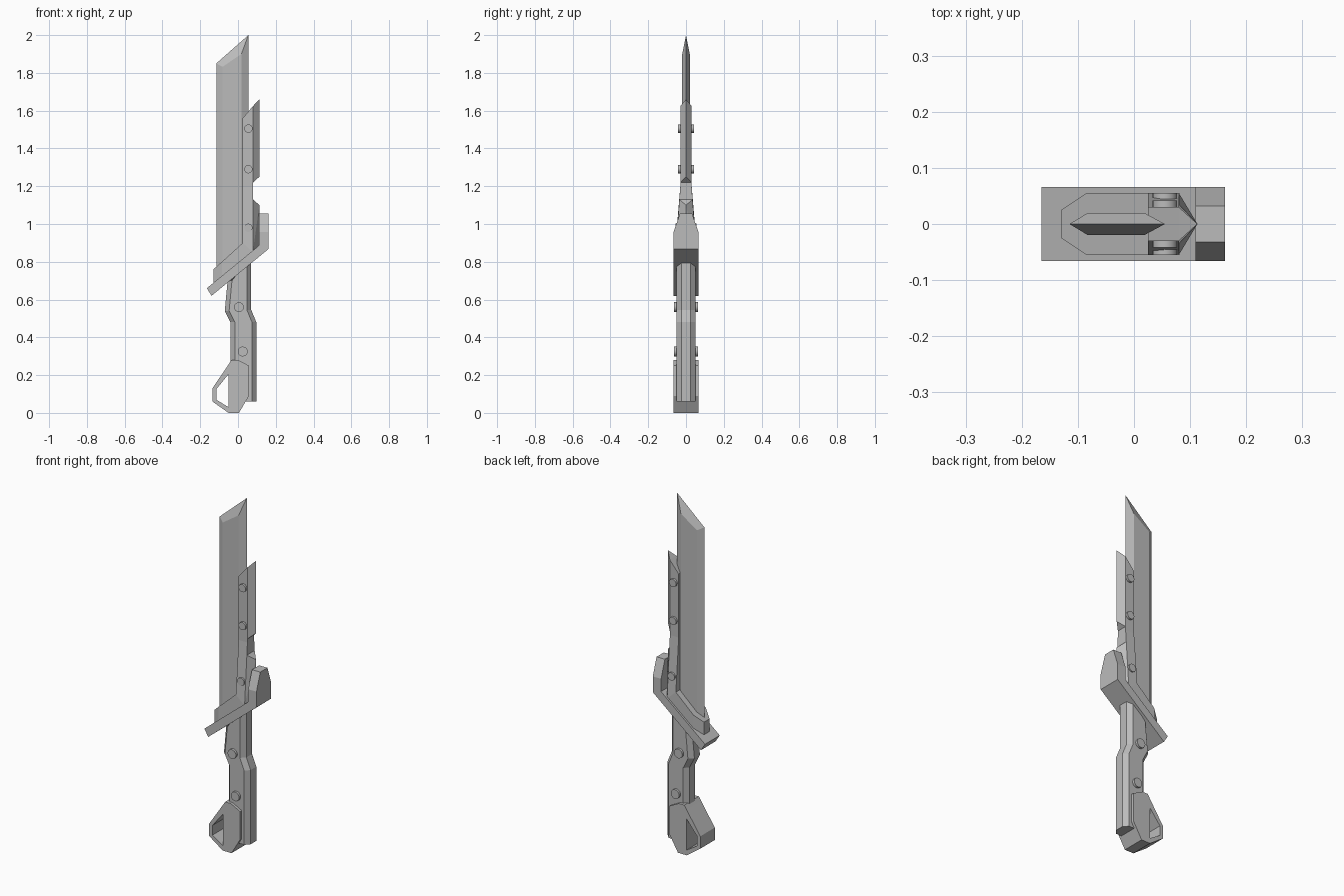
import bpy, bmesh, math
from mathutils import Matrix

cube = bpy.data.objects.get("Cube")
if cube:
    bpy.data.objects.remove(cube, do_unlink=True)

metal = bpy.data.materials.new("plain_grey")
metal.use_nodes = True
grey = (0.5, 0.5, 0.5, 1)
metal.diffuse_color = grey
for node in metal.node_tree.nodes:
    if node.type == 'BSDF_PRINCIPLED':
        node.inputs["Base Color"].default_value = grey


def finish(name, bm):
    """Turn a bmesh into a named grey object with outward normals."""
    bmesh.ops.recalc_face_normals(bm, faces=bm.faces)
    mesh = bpy.data.meshes.new(name)
    bm.to_mesh(mesh)
    bm.free()
    mesh.materials.append(metal)
    obj = bpy.data.objects.new(name, mesh)
    bpy.context.collection.objects.link(obj)
    return obj


def skin(name, rings):
    """Bridge equal rings of 3D points and cap both ends."""
    bm = bmesh.new()
    loops = [[bm.verts.new(p) for p in ring] for ring in rings]
    for a, b in zip(loops, loops[1:]):
        n = len(a)
        for i in range(n):
            j = (i + 1) % n
            bm.faces.new((a[i], a[j], b[j], b[i]))
    bm.faces.new(loops[0])
    bm.faces.new(loops[-1])
    return finish(name, bm)


def layers(name, *stack):
    """Stack (y, outline) layers from front to back."""
    return skin(name, [[(x, y, z) for x, z in line] for y, line in stack])


def ribbon(name, stations):
    """Bar through stations of (edge point, other edge point, half thickness)."""
    return skin(name, [[(a[0], -h, a[1]), (b[0], -h, b[1]),
                        (b[0], h, b[1]), (a[0], h, a[1])] for a, b, h in stations])


def wedge(name, x0, x1, top, bottom):
    """Tooth tapering to an edge; top and bottom are (root z, edge z, half thickness)."""
    bm = bmesh.new()
    for root, edge, h in (top, bottom):
        for p in ((x0, -h, root), (x0, h, root), (x1, 0, edge)):
            bm.verts.new(p)
    bmesh.ops.convex_hull(bm, input=bm.verts)
    bmesh.ops.dissolve_limit(bm, angle_limit=0.01, verts=bm.verts, edges=bm.edges)
    return finish(name, bm)


def bolt(name, x, z, radius, half):
    bm = bmesh.new()
    bmesh.ops.create_cone(bm, cap_ends=True, segments=20, radius1=radius,
                          radius2=radius, depth=2 * half,
                          matrix=Matrix.Translation((x, 0, z)) @ Matrix.Rotation(math.pi / 2, 4, 'X'))
    obj = finish(name, bm)
    for poly in obj.data.polygons:
        poly.use_smooth = len(poly.vertices) == 4
    for e in obj.data.edges:
        y0, y1 = (obj.data.vertices[v].co.y for v in e.vertices)
        e.use_edge_sharp = abs(y0 - y1) < half


# Blade with bevelled edges and slanted tip
blade_edge = [(-.115, .75), (-.115, 1.85), (.055, 2), (.055, .88)]
blade_flat = [(-.082, .75), (-.082, 1.832), (.018, 1.9), (.018, .86)]
layers("blade", (-.02, blade_flat), (0, blade_edge), (.02, blade_flat))

# Holder running under the blade and up its spine
ribbon("blade_holder", [
    ((-.13, .76), (-.13, .68), .025),
    ((-.085, .80), (-.085, .71), .055),
    ((.025, .90), (.08, .85), .055),
    ((.025, 1.2), (.08, 1.2), .03),
    ((.025, 1.56), (.08, 1.625), .03)])
wedge("upper_spine_tooth", .08, .113, (1.625, 1.66, .03), (1.22, 1.25, .03))
wedge("lower_spine_tooth", .08, .113, (1.13, 1.1, .035), (.86, .88, .055))

# Slanted guard with an upright fin
ribbon("guard", [
    ((-.165, .66), (-.14, .62), .066),
    ((.11, .885), (.162, .868), .066),
    ((.11, .957), (.162, .957), .066),
    ((.11, 1.055), (.162, 1.055), .032)])

# Bent handle with chamfered corners
grip_edge = [(-.055, .70), (-.07, .54), (-.04, .48), (-.04, .06),
             (.097, .06), (.097, .48), (.07, .545), (.07, .80)]
shift = .023
grip_flat = [(x + (shift if i < 4 else -shift), z) for i, (x, z) in enumerate(grip_edge)]
layers("handle", (-.05, grip_flat), (-.025, grip_edge), (.025, grip_edge), (.05, grip_flat))

# Pommel block and its open loop
block = [(-.05, 0), (.005, 0), (.058, .09), (.058, .25), (0, .28), (-.035, .28), (-.05, .257)]
layers("pommel", (-.065, block), (.065, block))
ribbon("pommel_loop", [
    ((-.05, .257), (-.05, .205), .065),
    ((-.135, .13), (-.115, .125), .065),
    ((-.135, .06), (-.115, .07), .065),
    ((-.05, 0), (-.05, .03), .065)])

# Bolts
for i, (z, half) in enumerate(((1.505, .042), (1.29, .042), (.98, .055))):
    bolt(f"spine_bolt_{i + 1}", .055, z, .022, half)
for i, (x, z) in enumerate(((.005, .56), (.025, .325))):
    bolt(f"handle_bolt_{i + 1}", x, z, .026, .063)
